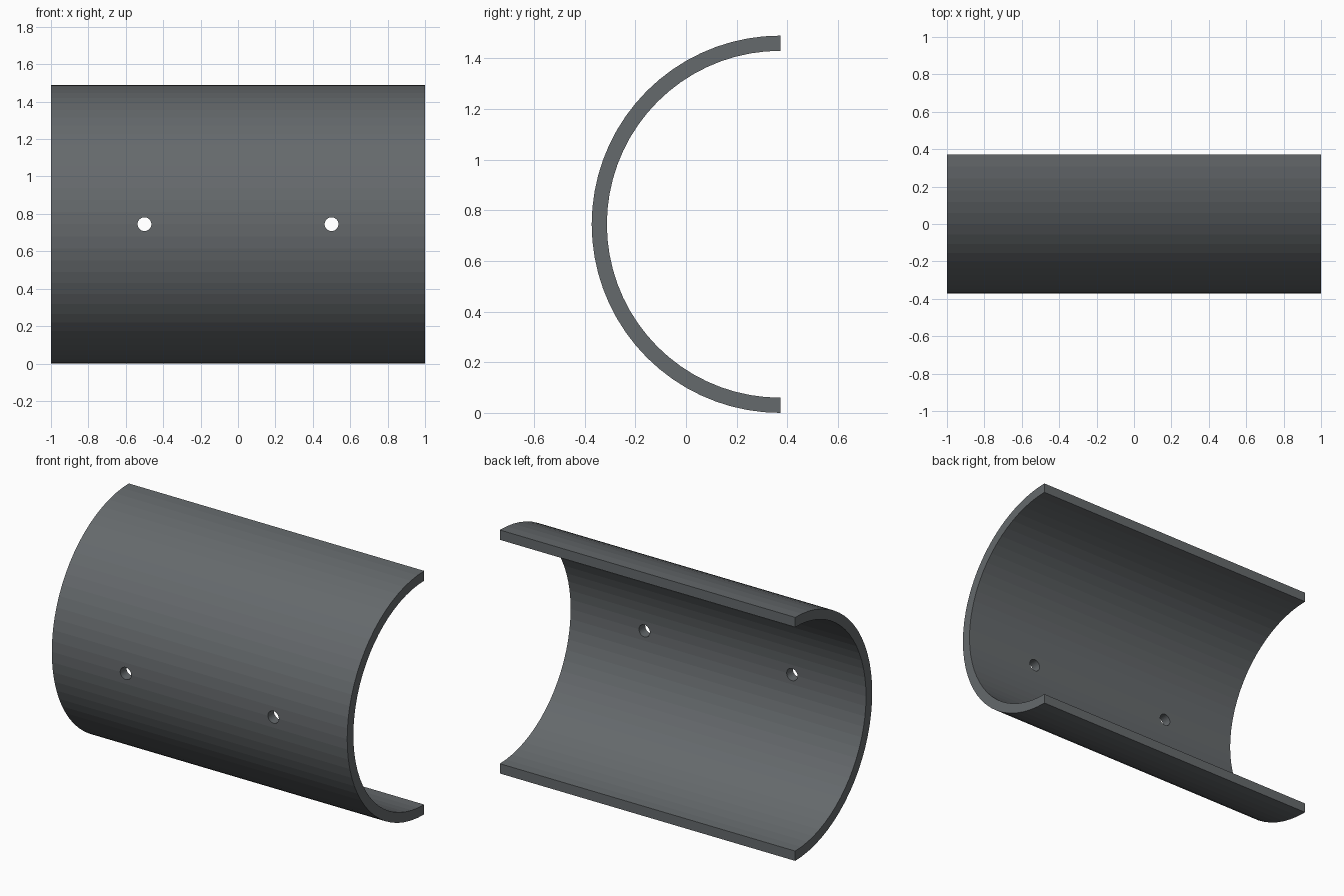
import bpy, bmesh
from math import sin, cos, pi
from mathutils import Matrix

if "Cube" in bpy.data.objects:
    bpy.data.objects.remove(bpy.data.objects["Cube"])

LENGTH, OUTER, INNER = 2.0, 0.745, 0.685
SEGMENTS = 36
HOLE_RADIUS, HOLE_X = 0.037, 0.5
CENTRE_Y, CENTRE_Z = OUTER / 2, OUTER

steel = bpy.data.materials.new("dark grey steel")
steel.use_nodes = True
colour = (0.13, 0.142, 0.15, 1)
steel.diffuse_color = colour
steel.node_tree.nodes["Principled BSDF"].inputs["Base Color"].default_value = colour


def add_object(name, bm):
    bmesh.ops.recalc_face_normals(bm, faces=bm.faces)
    mesh = bpy.data.meshes.new(name)
    bm.to_mesh(mesh)
    bm.free()
    mesh.materials.append(steel)
    obj = bpy.data.objects.new(name, mesh)
    bpy.context.collection.objects.link(obj)
    return obj


def arc(radius):
    angles = [pi * i / SEGMENTS for i in range(SEGMENTS + 1)]
    return [(-LENGTH / 2, CENTRE_Y - radius * sin(a), CENTRE_Z + radius * cos(a))
            for a in angles]


# Half pipe shell: a C-shaped section extruded along x
bm = bmesh.new()
outer = [bm.verts.new(p) for p in arc(OUTER)]
inner = [bm.verts.new(p) for p in arc(INNER)]
section = [bm.faces.new((outer[i], outer[i + 1], inner[i + 1], inner[i]))
           for i in range(SEGMENTS)]
result = bmesh.ops.extrude_face_region(bm, geom=section, use_keep_orig=True)
moved = [g for g in result["geom"] if isinstance(g, bmesh.types.BMVert)]
bmesh.ops.translate(bm, verts=moved, vec=(LENGTH, 0, 0))
shell = add_object("half_pipe_shell", bm)

# Two round bolt holes through the middle of the wall
bm = bmesh.new()
for x in (-HOLE_X, HOLE_X):
    place = Matrix.Translation((x, CENTRE_Y - OUTER, CENTRE_Z)) @ Matrix.Rotation(pi / 2, 4, "X")
    bmesh.ops.create_cone(bm, cap_ends=True, segments=32, radius1=HOLE_RADIUS,
                          radius2=HOLE_RADIUS, depth=0.4, matrix=place)
cutter = add_object("bolt_hole_cutter", bm)
cutter.hide_render = True
cutter.hide_set(True)

cut = shell.modifiers.new("bolt holes", "BOOLEAN")
cut.operation = "DIFFERENCE"
cut.solver = "EXACT"
cut.object = cutter

# Apply the cut and discard the helper
bpy.context.view_layer.objects.active = shell
shell.select_set(True)
bpy.ops.object.modifier_apply(modifier=cut.name)
bpy.data.objects.remove(cutter)
